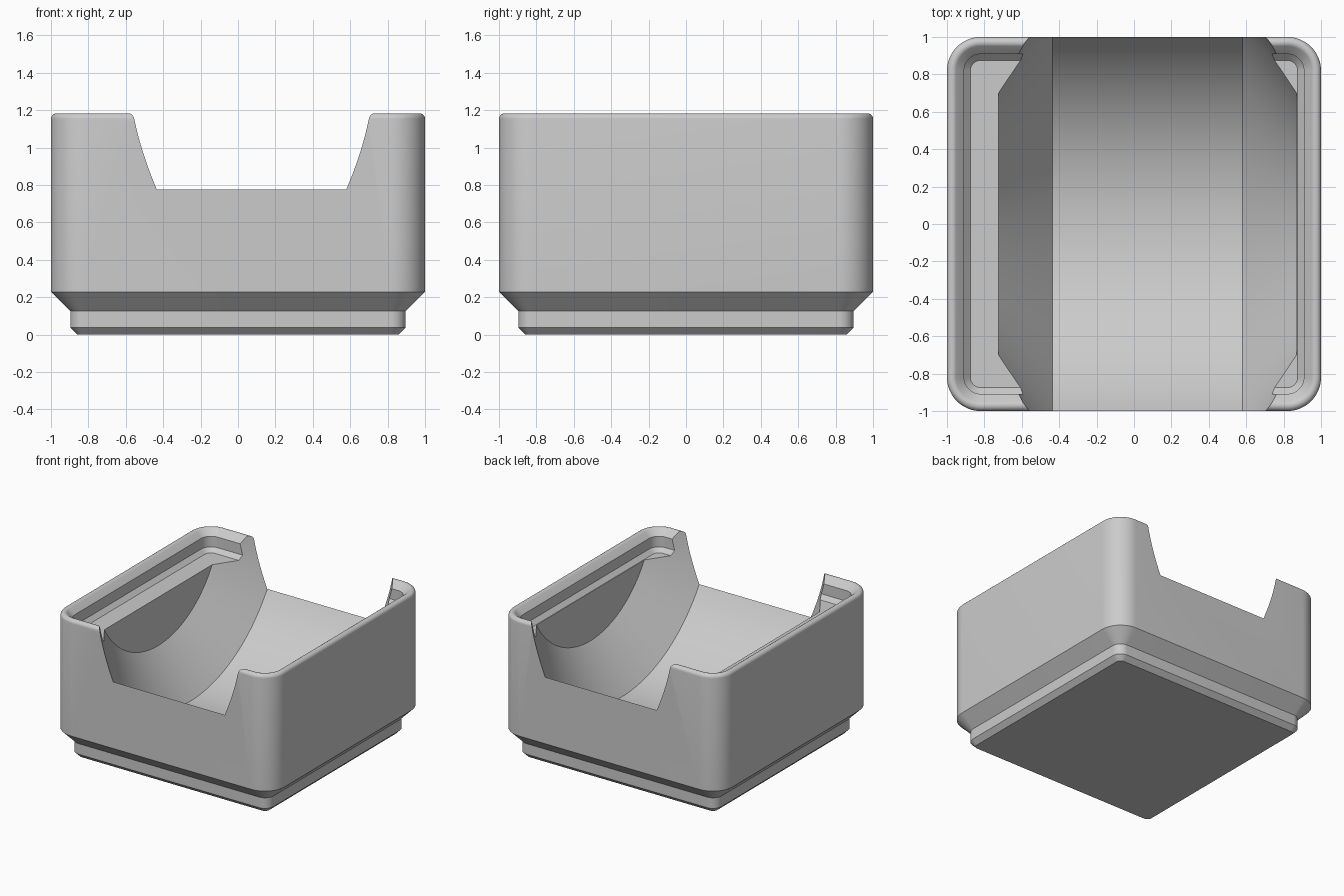
import bpy, bmesh, math

if "Cube" in bpy.data.objects:
    bpy.data.objects.remove(bpy.data.objects["Cube"])

CORNER = 0.181      # outer corner radius
CORNER_SEGS = 16
RING_SEGS = 160


def loft(name, rings):
    """Closed solid from rings of equal point count, capped at both ends."""
    bm = bmesh.new()
    loops = [[bm.verts.new(p) for p in ring] for ring in rings]
    n = len(loops[0])
    for a, b in zip(loops, loops[1:]):
        for i in range(n):
            j = (i + 1) % n
            bm.faces.new((a[i], a[j], b[j], b[i]))
    bm.faces.new(loops[0][::-1])
    bm.faces.new(loops[-1])
    bmesh.ops.recalc_face_normals(bm, faces=bm.faces[:])
    mesh = bpy.data.meshes.new(name)
    bm.to_mesh(mesh)
    bm.free()
    obj = bpy.data.objects.new(name, mesh)
    bpy.context.collection.objects.link(obj)
    return obj


def rounded_square(inset, z):
    radius = CORNER - inset
    c = 1 - CORNER
    pts = []
    for q in range(4):
        cx = c if q in (0, 3) else -c
        cy = c if q in (0, 1) else -c
        for i in range(CORNER_SEGS + 1):
            a = math.pi / 2 * (q + i / CORNER_SEGS)
            pts.append((cx + radius * math.cos(a), cy + radius * math.sin(a), z))
    return pts


def circle_x(x, radius, zc):
    return [(x, radius * math.cos(t), zc + radius * math.sin(t))
            for t in (2 * math.pi * (i + 0.5) / RING_SEGS for i in range(RING_SEGS))]


# Bin: stepped foot, straight wall, rounded rim, stacking lip, raised floor
profile = [(0.142, 0.0), (0.1036, 0.0386), (0.1036, 0.1255), (0.0, 0.229)]
fillet = 0.029
for i in range(9):
    a = math.radians(180 - 135 * i / 8)
    profile.append((fillet + fillet * math.cos(a), 1.154 + fillet * math.sin(a)))
profile += [(0.0916, 1.133), (0.0916, 1.046), (0.125, 1.012)]
bin_body = loft("bin_body", [rounded_square(d, z) for d, z in profile])

# Cradle cutter: wide drum with conical shoulders, lying along x
MID, AXIS_Z, R_BIG, R_END = 0.0725, 1.43, 1.195, 0.815
drum = [(-0.797, R_END), (-0.507, R_BIG), (0.507, R_BIG), (0.797, R_END)]
cutter = loft("cradle_cutter", [circle_x(MID + x, r, AXIS_Z) for x, r in drum])

mod = bin_body.modifiers.new("cradle", 'BOOLEAN')
mod.operation = 'DIFFERENCE'
mod.solver = 'EXACT'
mod.object = cutter
bpy.context.view_layer.objects.active = bin_body
bin_body.select_set(True)
bpy.ops.object.modifier_apply(modifier=mod.name)
bpy.data.objects.remove(cutter)

# Material and shading
grey = bpy.data.materials.new("plain grey")
grey.diffuse_color = (0.6, 0.6, 0.6, 1)
grey.use_nodes = True
grey.node_tree.nodes["Principled BSDF"].inputs["Base Color"].default_value = grey.diffuse_color
bin_body.data.materials.clear()
bin_body.data.materials.append(grey)
bpy.ops.object.shade_smooth_by_angle(angle=math.radians(30))
